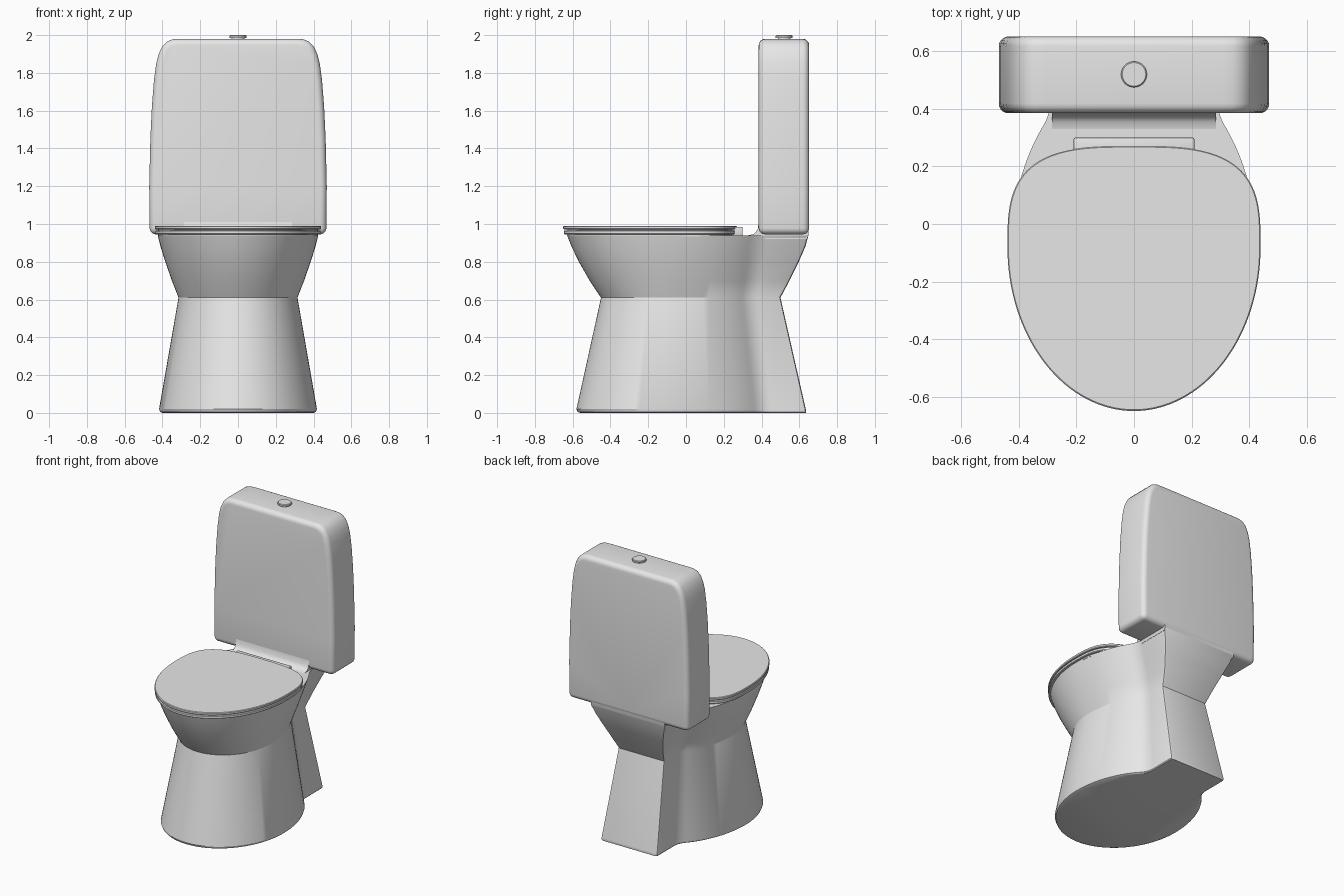
import bpy, bmesh, math

if "Cube" in bpy.data.objects:
    bpy.data.objects.remove(bpy.data.objects["Cube"])

ceramic = bpy.data.materials.new("white ceramic")
ceramic.diffuse_color = (0.8, 0.8, 0.8, 1)
ceramic.use_nodes = True
ceramic.node_tree.nodes["Principled BSDF"].inputs["Base Color"].default_value = ceramic.diffuse_color


def finish(name, bm, bevel=0.0, segments=3, angle=30):
    bmesh.ops.recalc_face_normals(bm, faces=bm.faces[:])
    me = bpy.data.meshes.new(name)
    bm.to_mesh(me)
    bm.free()
    ob = bpy.data.objects.new(name, me)
    bpy.context.collection.objects.link(ob)
    me.materials.append(ceramic)
    bpy.ops.object.select_all(action='DESELECT')
    bpy.context.view_layer.objects.active = ob
    ob.select_set(True)
    if bevel:
        m = ob.modifiers.new("rounding", 'BEVEL')
        m.width, m.segments = bevel, segments
        m.limit_method, m.angle_limit = 'ANGLE', math.radians(40)
        bpy.ops.object.modifier_apply(modifier=m.name)
    bpy.ops.object.shade_smooth_by_angle(angle=math.radians(angle))
    return ob


def loft(name, rings, **kw):
    """Skin a stack of equal-length closed rings and cap both ends."""
    bm = bmesh.new()
    vs = [[bm.verts.new(p) for p in r] for r in rings]
    n = len(vs[0])
    for a, b in zip(vs, vs[1:]):
        for i in range(n):
            j = (i + 1) % n
            bm.faces.new((a[i], a[j], b[j], b[i]))
    bm.faces.new(vs[0][::-1])
    bm.faces.new(vs[-1])
    return finish(name, bm, **kw)


def mirror(half):
    """Complete a right-hand half outline that starts on the centre line."""
    return half + [(-x, y) for x, y in reversed(half) if x > 1e-6]


def body_section(z, yf, w, b, yj, yb, yc=-0.08):
    """Elliptical bowl running into a narrower straight block at the back."""
    half = []
    for i in range(25):
        t = math.pi / 2 * i / 24
        half.append((w * math.sin(t), yc - (yc - yf) * math.cos(t)))
    t1 = math.acos(b / w)
    for i in range(1, 13):
        t = 0.86 * t1 * i / 12
        half.append((w * math.cos(t), yc + (yj - yc) * math.sin(t) / math.sin(t1)))
    px, py = half[-1]
    for i in range(1, 7):                      # soft inner corner
        s = i / 6
        half.append(((1-s)**2*px + 2*s*(1-s)*b + s*s*b,
                     (1-s)**2*py + 2*s*(1-s)*yj + s*s*(yj + 0.05)))
    half += [(b, yb - 0.015), (b - 0.004, yb - 0.004), (b - 0.015, yb)]
    return [(x, y, z) for x, y in mirror(half)]


# Pedestal and bowl: z, front, half width, block half width, join, back
levels = [(0, -0.56, 0.40, 0.215, 0.39, 0.635),
          (0.006, -0.574, 0.413, 0.22, 0.397, 0.636),
          (0.02, -0.58, 0.418, 0.22, 0.40, 0.634),
          (0.61, -0.45, 0.315, 0.18, 0.33, 0.50),
          (0.70, -0.51, 0.35, 0.205, 0.345, 0.548),
          (0.80, -0.567, 0.385, 0.24, 0.36, 0.597),
          (0.88, -0.606, 0.41, 0.27, 0.37, 0.632),
          (0.94, -0.63, 0.425, 0.29, 0.38, 0.648)]
loft("pedestal_bowl", [body_section(*l) for l in levels])


# Seat and lid
def lid_ring(z, s):
    half = []
    for i in range(33):
        t = math.pi / 2 * i / 32
        half.append((0.44 * s * math.sin(t), -0.08 - 0.57 * s * math.cos(t)))
    for i in range(1, 33):
        t = math.pi / 2 * i / 32
        half.append((max(0, 0.44 * s * math.cos(t) ** (2 / 3.2)) if i < 32 else 0,
                     -0.08 + 0.35 * s * math.sin(t) ** (2 / 3.2)))
    return [(x, y, z) for x, y in mirror(half)]


for name, z0, z1, s in (("seat", 0.945, 0.966, 0.995), ("lid", 0.971, 0.99, 1.0)):
    loft(name, [lid_ring(z0, s - 0.008), lid_ring(z0 + 0.004, s),
                lid_ring(z1 - 0.004, s), lid_ring(z1, s - 0.008)])
loft("seat_spacer", [lid_ring(0.935, 0.96), lid_ring(0.98, 0.96)])


# Hinge bar
def rect(x, y0, y1, z):
    return [(-x, y0, z), (x, y0, z), (x, y1, z), (-x, y1, z)]


loft("hinge_bar", [rect(0.21, 0.22, 0.30, 0.935), rect(0.21, 0.22, 0.30, 0.985)],
     bevel=0.006, segments=2)

# Neck fairing the bowl deck into the tank
neck = [(0.33, 0.92), (0.33, 0.94), (0.355, 0.945), (0.37, 0.957), (0.38, 0.975),
        (0.385, 1.01), (0.42, 1.03), (0.648, 1.03), (0.648, 0.94), (0.64, 0.92)]
loft("neck", [[(x, y, z) for y, z in neck] for x in (-0.285, 0.285)])

# Tank: tapered front outline extruded through its depth
side = [(0, 0.945), (0.468, 0.945), (0.47, 1.2), (0.464, 1.45), (0.456, 1.62),
        (0.445, 1.76), (0.433, 1.85), (0.42, 1.90), (0.40, 1.942),
        (0.375, 1.967), (0.345, 1.978), (0.31, 1.98), (0, 1.98)]
outline = side + [(-x, z) for x, z in reversed(side) if x > 0]
loft("tank", [[(x, y, z) for x, z in outline] for y in (0.385, 0.652)],
     bevel=0.034, segments=5)


# Flush button
def circle(r, z):
    return [(r * math.cos(math.tau * i / 32), 0.52 + r * math.sin(math.tau * i / 32), z)
            for i in range(32)]


loft("flush_button", [circle(r, z) for r, z in
                      ((0.034, 1.97), (0.034, 1.984), (0.045, 1.986),
                       (0.045, 1.996), (0.041, 2.0))])
